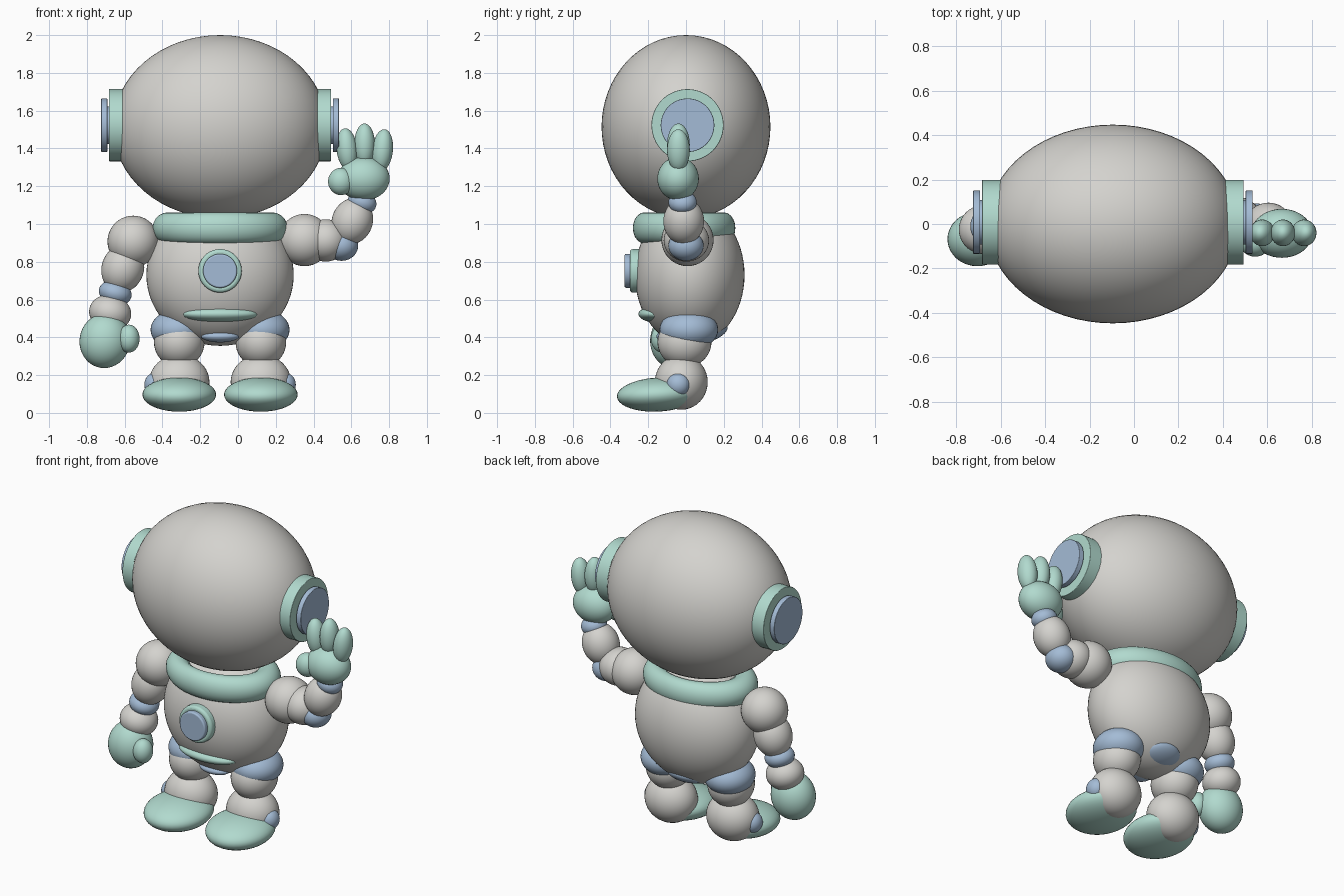
import bpy, math
from mathutils import Vector

if "Cube" in bpy.data.objects:
    bpy.data.objects.remove(bpy.data.objects["Cube"])

CX = -0.095  # symmetry line of head, body and legs


def material(name, rgb):
    m = bpy.data.materials.new(name)
    m.diffuse_color = (*rgb, 1)
    m.use_nodes = True
    m.node_tree.nodes["Principled BSDF"].inputs["Base Color"].default_value = m.diffuse_color
    return m


GREY = material("warm_grey", (0.66, 0.65, 0.62))
GREEN = material("mint_green", (0.44, 0.70, 0.62))
BLUE = material("soft_blue", (0.37, 0.50, 0.67))


def finish(name, mat):
    o = bpy.context.object
    o.name = name
    o.data.materials.append(mat)
    bpy.ops.object.transform_apply(location=False, rotation=True, scale=True)
    bpy.ops.object.shade_smooth_by_angle(angle=math.radians(40))
    return o


def ball(name, mat, loc, size, tilt=0, pitch=0, seg=40):
    """Ellipsoid; tilt leans it about y, pitch about x (degrees)."""
    bpy.ops.mesh.primitive_uv_sphere_add(segments=seg, ring_count=seg // 2, location=loc,
                                         rotation=(math.radians(pitch), math.radians(tilt), 0))
    bpy.context.object.scale = size if isinstance(size, tuple) else (size,) * 3
    return finish(name, mat)


def disc(name, mat, start, end, radius, bevel=0.006):
    """Cylinder between two points, with softened rims."""
    a, b = Vector(start), Vector(end)
    d = b - a
    bpy.ops.mesh.primitive_cylinder_add(vertices=64, radius=radius, depth=d.length, location=(a + b) / 2,
                                        rotation=d.to_track_quat('Z', 'Y').to_euler())
    o = finish(name, mat)
    if bevel:
        mod = o.modifiers.new("soft_rim", 'BEVEL')
        mod.width, mod.segments, mod.limit_method = bevel, 3, 'ANGLE'
    return o


def ring(name, mat, loc, major, minor, scale, tilt=0):
    bpy.ops.mesh.primitive_torus_add(major_segments=64, minor_segments=20, major_radius=major,
                                     minor_radius=minor, location=loc, rotation=(0, math.radians(tilt), 0))
    bpy.context.object.scale = scale
    return finish(name, mat)


# Head and ear caps
ball("head", GREY, (CX, 0, 1.515), (0.567, 0.447, 0.485), seg=64)
for side, s in (("left", -1), ("right", 1)):
    def at(dx, s=s):
        return (CX + s * dx, 0.008, 1.523)
    disc(side + "_ear_cap", GREEN, at(0.42), at(0.588), 0.191, 0.003)
    disc(side + "_ear_stem", BLUE, at(0.58), at(0.605), 0.10, 0)
    disc(side + "_ear_plate", BLUE, at(0.597), at(0.629), 0.142, 0.003)

# Torso, collar and trim
ball("body", GREY, (CX, 0.02, 0.73), (0.39, 0.29, 0.375), seg=64)
ring("collar", GREEN, (CX, -0.01, 0.979), 0.277, 0.08, (1, 0.76, 1.03))
disc("chest_ring", GREEN, (CX, -0.2, 0.752), (CX, -0.297, 0.752), 0.115, 0.015)
disc("chest_button", BLUE, (CX, -0.25, 0.752), (CX, -0.325, 0.752), 0.09, 0.008)
ball("belly_band", GREEN, (CX, -0.152, 0.523), (0.2, 0.1, 0.045))
ball("front_patch", BLUE, (CX, -0.095, 0.405), (0.10, 0.062, 0.032))
ball("rear_patch", BLUE, (CX, 0.13, 0.427), (0.12, 0.095, 0.045), pitch=20)

# Legs
for side, s in (("left", -1), ("right", 1)):
    x = CX + s * 0.216
    ball(side + "_hip", BLUE, (x + s * 0.005, 0.015, 0.44), (0.147, 0.155, 0.108))
    ball(side + "_thigh", GREY, (x, -0.008, 0.375), (0.134, 0.143, 0.135))
    ball(side + "_ankle", GREY, (x, -0.025, 0.163), (0.16, 0.14, 0.146))
    ball(side + "_foot", GREEN, (x, -0.148, 0.097), (0.195, 0.218, 0.09), pitch=3)
    ball(side + "_ankle_knob", BLUE, (CX + s * 0.345, -0.04, 0.15), (0.056, 0.062, 0.062))

# Lowered arm
ball("left_shoulder", GREY, (-0.555, 0.005, 0.908), 0.136)
ball("left_upper_arm", GREY, (-0.61, 0, 0.765), (0.112, 0.112, 0.13), tilt=18)
ball("left_elbow", BLUE, (-0.65, -0.01, 0.635), (0.088, 0.088, 0.065), tilt=15)
ball("left_forearm", GREY, (-0.677, -0.025, 0.53), (0.112, 0.11, 0.095), tilt=12)
ball("left_hand", GREEN, (-0.705, -0.068, 0.382), (0.134, 0.122, 0.145), tilt=10)
ball("left_thumb", GREEN, (-0.578, -0.125, 0.393), (0.057, 0.06, 0.074))

# Raised arm
ball("right_shoulder", GREY, (0.352, 0.008, 0.915), 0.138)
ball("right_upper_arm", GREY, (0.465, 0.002, 0.913), (0.115, 0.12, 0.112))
ball("right_elbow", BLUE, (0.548, 0, 0.885), (0.088, 0.093, 0.08))
ball("right_forearm", GREY, (0.605, -0.012, 1.015), (0.108, 0.108, 0.125), tilt=22)
ball("right_wrist", BLUE, (0.657, -0.018, 1.115), (0.077, 0.075, 0.06), tilt=18)
ball("right_palm", GREEN, (0.665, -0.042, 1.24), (0.138, 0.11, 0.115))
ball("right_thumb", GREEN, (0.545, -0.085, 1.225), (0.068, 0.062, 0.072))
for i, (dx, z, tilt) in enumerate(((-0.088, 1.395, -6), (0.005, 1.42, 0), (0.1, 1.39, 6))):
    ball(f"finger_{i + 1}", GREEN, (0.665 + dx, -0.04, z), (0.055, 0.06, 0.112), tilt=tilt)
